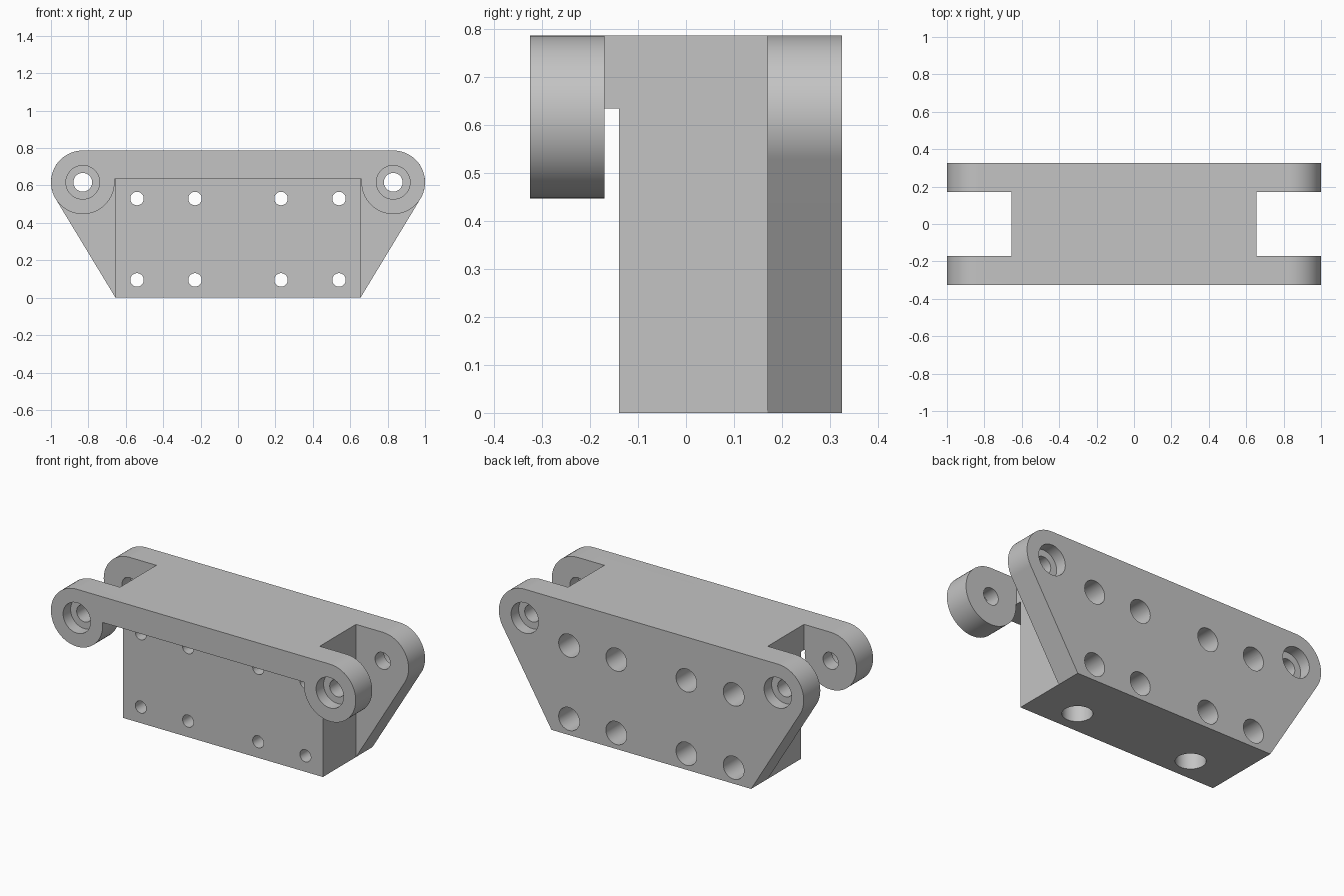
import bpy, bmesh, math
from mathutils import Matrix, Vector

if "Cube" in bpy.data.objects:
    bpy.data.objects.remove(bpy.data.objects["Cube"])

EAR_X, EAR_Z, EAR_R = 0.83, 0.617, 0.17     # pivot ears
HALF, FRONT, BACK, SLOT = 0.655, -0.325, 0.325, 0.17
RAIL_Z, TOP, BLOCK_FRONT = 0.635, EAR_Z + EAR_R, -0.14

grey = bpy.data.materials.new("light_grey")
grey.use_nodes = True
grey.diffuse_color = (0.55, 0.55, 0.55, 1)
grey.node_tree.nodes["Principled BSDF"].inputs["Base Color"].default_value = grey.diffuse_color


def finish(name, bm):
    bmesh.ops.recalc_face_normals(bm, faces=bm.faces)
    mesh = bpy.data.meshes.new(name)
    bm.to_mesh(mesh)
    bm.free()
    obj = bpy.data.objects.new(name, mesh)
    bpy.context.collection.objects.link(obj)
    mesh.materials.append(grey)
    return obj


def prism(name, outline, y0, y1):
    """Extrude an x-z outline along y."""
    bm = bmesh.new()
    face = bm.faces.new([bm.verts.new((x, y0, z)) for x, z in outline])
    ext = bmesh.ops.extrude_face_region(bm, geom=[face])["geom"]
    verts = [v for v in ext if isinstance(v, bmesh.types.BMVert)]
    bmesh.ops.translate(bm, verts=verts, vec=(0, y1 - y0, 0))
    return finish(name, bm)


def bore(bm, x, z, radius, y0, y1):
    """Add a cylinder along y to a cutter mesh."""
    place = Matrix.Translation((x, (y0 + y1) / 2, z)) @ Matrix.Rotation(math.pi / 2, 4, 'X')
    bmesh.ops.create_cone(bm, cap_ends=True, segments=48, radius1=radius,
                          radius2=radius, depth=y1 - y0, matrix=place)


def boolean(target, tool, operation):
    tool.hide_render = True
    mod = target.modifiers.new(operation.lower(), 'BOOLEAN')
    mod.object, mod.operation, mod.solver = tool, operation, 'EXACT'
    mod.use_self = True
    bpy.ops.object.select_all(action='DESELECT')
    bpy.context.view_layer.objects.active = target
    target.select_set(True)
    bpy.ops.object.modifier_apply(modifier=mod.name)
    bpy.data.objects.remove(tool)


def ear_outline(end_angle, corner=()):
    """Right ear from its top round to end_angle, mirrored to the left."""
    steps = 48
    right = []
    for i in range(steps + 1):
        a = math.pi / 2 + (end_angle - math.pi / 2) * i / steps
        right.append((EAR_X + EAR_R * math.cos(a), EAR_Z + EAR_R * math.sin(a)))
    right += corner
    return right + [(-x, z) for x, z in reversed(right)]


def box_outline(x0, x1, z0, z1):
    return [(x0, z0), (x1, z0), (x1, z1), (x0, z1)]


# Back plate: the ears run tangentially down to the foot corners
to_foot = Vector((HALF - EAR_X, -EAR_Z))
tangent = math.atan2(to_foot.y, to_foot.x) + math.acos(EAR_R / to_foot.length)
bracket = prism("bracket", ear_outline(tangent, [(HALF, 0)]), SLOT, BACK)

# Central block, and the narrow bridge carrying the front rail
block = prism("block", box_outline(-HALF, HALF, 0, TOP), BLOCK_FRONT, SLOT)
bridge = prism("bridge", box_outline(-HALF, HALF, RAIL_Z, TOP), -SLOT, BLOCK_FRONT)

# Front rail with a full round ear at each end
inner = -math.pi - math.asin((RAIL_Z - EAR_Z) / EAR_R)
rail = prism("front_rail", ear_outline(inner), FRONT, -SLOT)
for part in (block, bridge, rail):
    boolean(bracket, part, 'UNION')

# Pivot holes, counterbored on both outer faces
holes, wide = bmesh.new(), bmesh.new()
for side in (-1, 1):
    bore(holes, side * EAR_X, EAR_Z, 0.05, -0.4, 0.4)
    bore(wide, side * EAR_X, EAR_Z, 0.09, -0.4, FRONT + 0.07)
    bore(wide, side * EAR_X, EAR_Z, 0.09, BACK - 0.07, 0.4)
    # Bolt holes, with deep counterbores from the back
    for x in (0.23, 0.54):
        for z in (0.095, 0.53):
            bore(holes, side * x, z, 0.036, -0.16, 0.4)
            bore(wide, side * x, z, 0.068, 0, 0.4)
    # Blind sockets in the underside
    bmesh.ops.create_cone(wide, cap_ends=True, segments=48, radius1=0.081, radius2=0.081,
                          depth=0.8, matrix=Matrix.Translation((side * 0.385, 0, 0.1)))
boolean(bracket, finish("bolt_cutter", holes), 'DIFFERENCE')
boolean(bracket, finish("counterbore_cutter", wide), 'DIFFERENCE')

bpy.ops.object.shade_smooth_by_angle(angle=math.radians(30))
